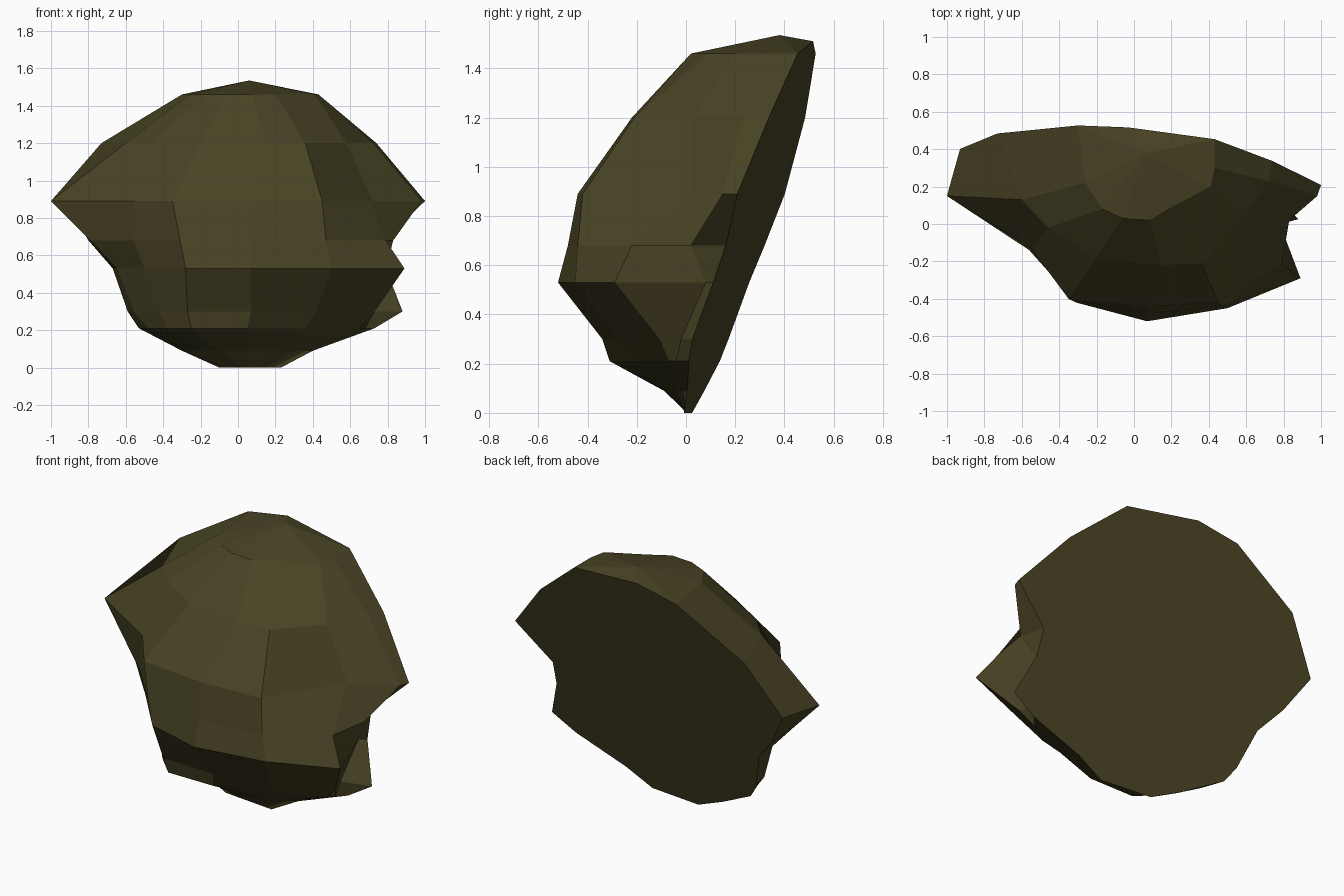
import bpy
import bmesh

# Remove the default object if present
default_object = bpy.data.objects.get("Cube")
if default_object:
    bpy.data.objects.remove(default_object, do_unlink=True)


def make_material(name, colour):
    material = bpy.data.materials.new(name)
    material.use_nodes = True
    material.diffuse_color = colour
    shader = material.node_tree.nodes["Principled BSDF"]
    shader.inputs["Base Color"].default_value = colour
    shader.inputs["Roughness"].default_value = 0.9
    return material


def back_depth(x, z):
    """Depth of the leaning flat back at a given width and height."""
    return 0.015 + 0.33 * z - 0.1 * x


def add_ring(bm, height, left, right, outline):
    """One horizontal ring, starting and ending on the flat back."""
    points = [(left, back_depth(left, height))]
    points += outline
    points += [(right, back_depth(right, height))]
    return [bm.verts.new((x, y, height)) for x, y in points]


def bridge(bm, upper, lower):
    """Join two rings with a band of flat facets."""
    for i in range(len(upper) - 1):
        bm.faces.new((upper[i], lower[i], lower[i + 1], upper[i + 1]))


# Ring outlines from the crown down: height, left edge, right edge, front points
outlines = [
    (1.46, -.3, .43, [(-.26, .22), (-.17, .08), (-.06, .03), (.08, .02), (.2, .09), (.41, .2), (.43, .3)]),
    (1.2, -.73, .74, [(-.6, .13), (-.46, -.02), (-.2, -.18), (.15, -.22), (.36, -.21), (.58, .03), (.72, .23)]),
    (.89, -.93, 1, [(-1, .15), (-.55, -.13), (-.35, -.4), (.07, -.44), (.45, -.42), (.72, .02), (.98, .15)]),
    (.68, -.8, .78, [(-.79, .1), (-.56, -.14), (-.31, -.42), (.07, -.48), (.47, -.44), (.79, -.22), (.83, .02)]),
    (.53, -.67, .79, [(-.65, .1), (-.5, -.16), (-.28, -.42), (.07, -.52), (.5, -.45), (.89, -.29), (.75, .08)]),
    (.3, -.59, .88, [(-.56, .05), (-.42, -.15), (-.27, -.33), (.07, -.34), (.42, -.28), (.73, -.11), (.7, -.02)]),
    (.21, -.53, .73, [(-.48, 0), (-.38, -.18), (-.25, -.31), (.05, -.31), (.36, -.2), (.65, -.07), (.68, -.04)]),
    (.09, -.3, .4, [(-.28, .03), (-.2, -.03), (-.1, -.08), (.06, -.09), (.2, -.08), (.31, -.04), (.36, -.01)]),
]

bm = bmesh.new()
rings = [add_ring(bm, *outline) for outline in outlines]

# Bottom ridge, where the front tapers into the back
ridge_left, ridge_right = -0.1, 0.23
segments = len(rings[0]) - 1
ridge = []
for i in range(segments + 1):
    x = ridge_left + (ridge_right - ridge_left) * i / segments
    ridge.append(bm.verts.new((x, back_depth(x, 0), 0)))
rings.append(ridge)

# Faceted front
for upper, lower in zip(rings, rings[1:]):
    bridge(bm, upper, lower)

# Crown fan
apex = bm.verts.new((0.06, 0.38, 1.535))
back_top = bm.verts.new((-0.03, back_depth(-0.03, 1.51), 1.51))
crown = [back_top] + rings[0] + [back_top]
for first, second in zip(crown, crown[1:]):
    bm.faces.new((apex, first, second))

# Flat back, fanned from its middle
left_edge = [ring[0] for ring in rings]
right_edge = [ring[-1] for ring in reversed(rings)]
border = [back_top] + left_edge + ridge[1:-1] + right_edge + [back_top]
middle = bm.verts.new((0, back_depth(0, 0.7), 0.7))
for first, second in zip(border, border[1:]):
    bm.faces.new((middle, second, first))

bmesh.ops.recalc_face_normals(bm, faces=bm.faces)
mesh = bpy.data.meshes.new("rock_slab")
bm.to_mesh(mesh)
bm.free()

# Rock object with flat facets
rock = bpy.data.objects.new("rock_slab", mesh)
bpy.context.collection.objects.link(rock)
mesh.materials.append(make_material("dark olive stone", (0.066, 0.057, 0.018, 1)))
